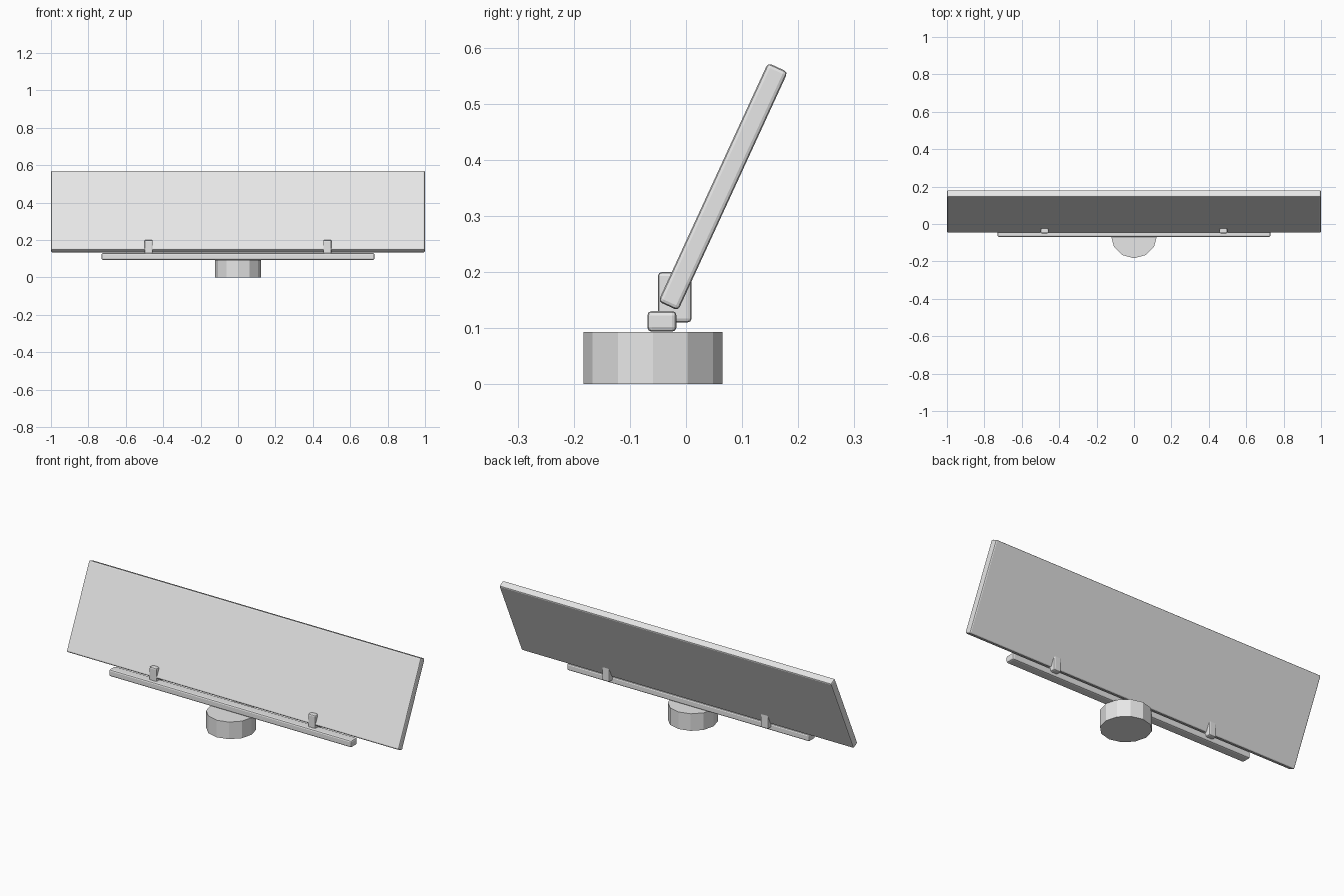
import bpy
import math

cube = bpy.data.objects.get("Cube")
if cube:
    bpy.data.objects.remove(cube, do_unlink=True)

# Single light grey finish
grey = bpy.data.materials.new("light_grey")
grey.use_nodes = True
colour = (0.8, 0.8, 0.8, 1)
grey.diffuse_color = colour
grey.node_tree.nodes["Principled BSDF"].inputs["Base Color"].default_value = colour


def rounded_box(name, centre, size, bevel, tilt=0.0):
    bpy.ops.mesh.primitive_cube_add(size=1, location=centre)
    obj = bpy.context.object
    obj.name = name
    obj.scale = size
    bpy.ops.object.transform_apply(location=False, rotation=False, scale=True)
    obj.rotation_euler.x = tilt
    mod = obj.modifiers.new("rounded_edges", "BEVEL")
    mod.width = bevel
    mod.segments = 2
    obj.data.materials.append(grey)
    return obj


# Twelve-sided foot, a corner pointing forward
bpy.ops.mesh.primitive_cylinder_add(vertices=12, radius=0.124, depth=0.093,
                                    location=(0, -0.059, 0.0465))
base = bpy.context.object
base.name = "base"
base.data.materials.append(grey)

# Ledge under the panel
rounded_box("ledge", (0, -0.043, 0.112), (1.46, 0.052, 0.037), 0.008)

# Leaning panel
rounded_box("panel", (0, 0.066, 0.352), (2.0, 0.039, 0.468), 0.007,
            -math.radians(24.7))

# Clips gripping the lower edge of the panel
for side, x in (("left", 0.478), ("right", -0.478)):
    rounded_box(side + "_clip", (x, -0.02, 0.155), (0.044, 0.06, 0.09), 0.007)
